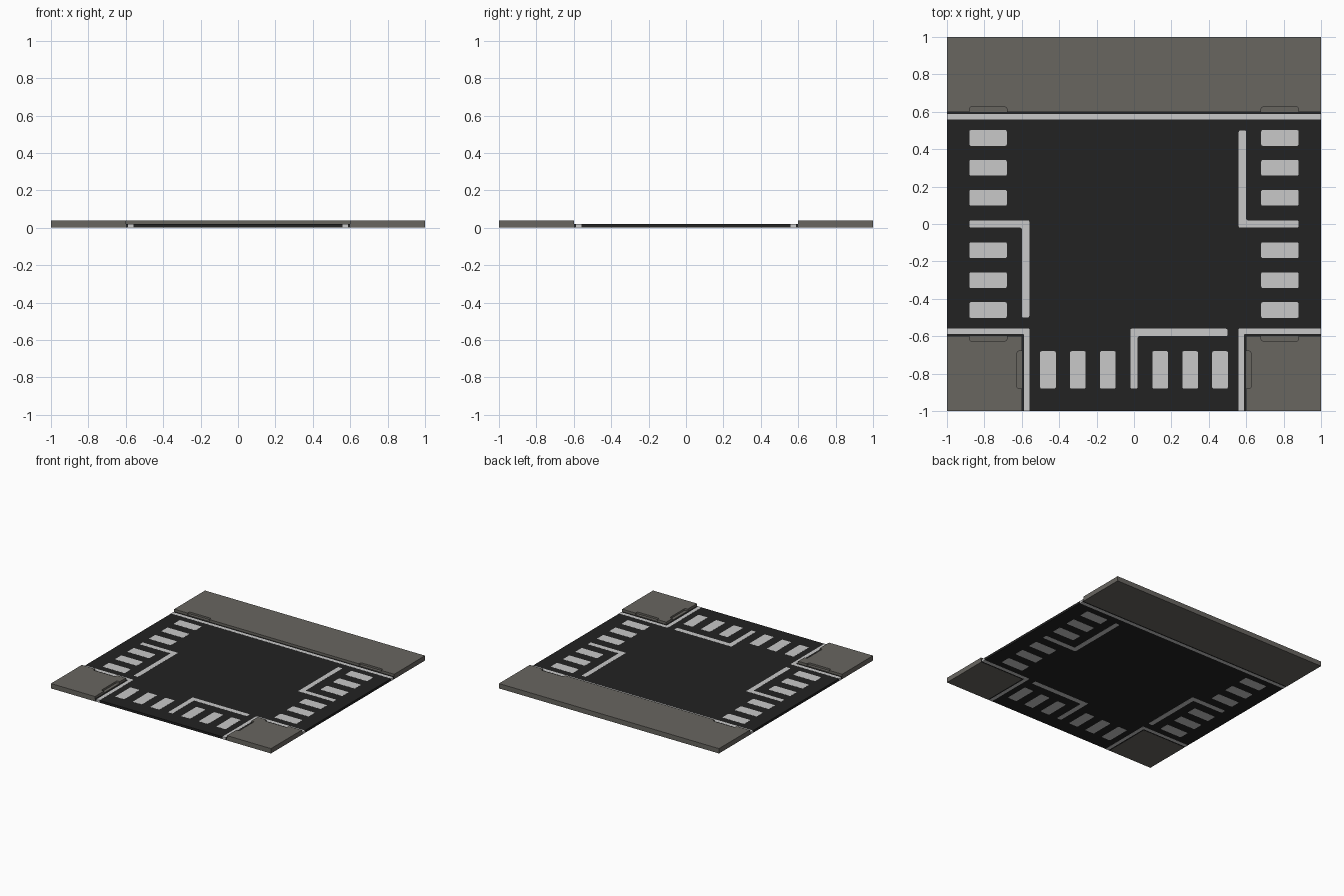
import bpy, bmesh
from mathutils import Matrix, Vector
from math import pi

if "Cube" in bpy.data.objects:
    bpy.data.objects.remove(bpy.data.objects["Cube"])


def material(name, rgb):
    m = bpy.data.materials.new(name)
    m.diffuse_color = (*rgb, 1)
    m.use_nodes = True
    m.node_tree.nodes["Principled BSDF"].inputs["Base Color"].default_value = m.diffuse_color
    return m


ASPHALT = material("asphalt black", (0.016, 0.016, 0.016))
PAINT = material("road paint white", (0.578, 0.578, 0.578))
STONE = material("pavement grey", (0.140, 0.133, 0.118))


def prism(name, pts, z0, z1, mat, turn=0, radius=0.0):
    """Extrude a flat outline, optionally rounding corners not on the tile edge."""
    bm = bmesh.new()
    bm.faces.new([bm.verts.new((x, y, z0)) for x, y in pts])
    if radius:
        inner = [v for v in bm.verts if max(abs(v.co.x), abs(v.co.y)) < 0.99]
        bmesh.ops.bevel(bm, geom=inner, offset=radius, segments=3,
                        profile=0.5, affect='VERTICES')
    ext = bmesh.ops.extrude_face_region(bm, geom=bm.faces[:])
    for v in ext["geom"]:
        if isinstance(v, bmesh.types.BMVert):
            v.co.z = z1
    bmesh.ops.rotate(bm, verts=bm.verts, matrix=Matrix.Rotation(turn, 3, 'Z'))
    bmesh.ops.recalc_face_normals(bm, faces=bm.faces)
    me = bpy.data.meshes.new(name)
    bm.to_mesh(me)
    bm.free()
    me.materials.append(mat)
    ob = bpy.data.objects.new(name, me)
    bpy.context.collection.objects.link(ob)
    return ob


def rect(x0, x1, y0, y1):
    return [(x0, y0), (x1, y0), (x1, y1), (x0, y1)]


def mark(name, pts, turn=0):
    return prism(name, pts, 0, 0.02, PAINT, turn, 0.008)


def dropped_kerb(slab, box):
    """Cut a shallow rounded recess in the kerb edge."""
    cutter = prism("kerb_cutter", box, 0.025, 0.06, STONE, 0, 0.01)
    cutter.hide_render = True
    cutter.hide_set(True)
    mod = slab.modifiers.new("dropped kerb", 'BOOLEAN')
    mod.object = cutter
    mod.operation = 'DIFFERENCE'
    mod.solver = 'EXACT'


# T-shaped road surface, a hair thinner than the paint that passes through it
E = 0.9995
prism("road", [(-E, 0.6), (-E, -0.6), (-0.6, -0.6), (-0.6, -E),
               (0.6, -E), (0.6, -0.6), (E, -0.6), (E, 0.6)],
      0.0005, 0.0195, ASPHALT)

# Long pavement with two dropped kerbs
back = prism("back_pavement", rect(-1, 1, 0.6, 1), 0, 0.04, STONE)
for s in (-1, 1):
    a, b = sorted((s * 0.88, s * 0.68))
    dropped_kerb(back, rect(a, b, 0.55, 0.625))

# Two corner pavements, dropped kerbs on both road sides, and edge lines
for s, side in ((-1, "left"), (1, "right")):
    a, b = sorted((s * 1, s * 0.6))
    corner = prism(side + "_corner_pavement", rect(a, b, -1, -0.6), 0, 0.04, STONE)
    a, b = sorted((s * 0.88, s * 0.68))
    dropped_kerb(corner, rect(a, b, -0.625, -0.55))
    a, b = sorted((s * 0.55, s * 0.625))
    dropped_kerb(corner, rect(a, b, -0.88, -0.68))
    mark(side + "_edge_line", [(s * x, y) for x, y in (
        (1, -0.587), (0.587, -0.587), (0.587, -1),
        (0.558, -1), (0.558, -0.558), (1, -0.558))])

# Straight edge line
mark("back_edge_line", rect(-1, 1, 0.558, 0.587))

# Crossing stripes and hooked stop line on each of the three arms
for turn, arm in ((0, "left"), (pi / 2, "front"), (pi, "right")):
    for c in (-0.46, -0.30, -0.14, 0.14, 0.30, 0.46):
        mark(arm + "_crossing_stripe",
             rect(-0.88, -0.68, c - 0.042, c + 0.042), turn)
    mark(arm + "_stop_line", [(-0.88, 0.02), (-0.88, -0.02), (-0.6, -0.02),
                              (-0.6, -0.5), (-0.56, -0.5), (-0.56, 0.02)], turn)
